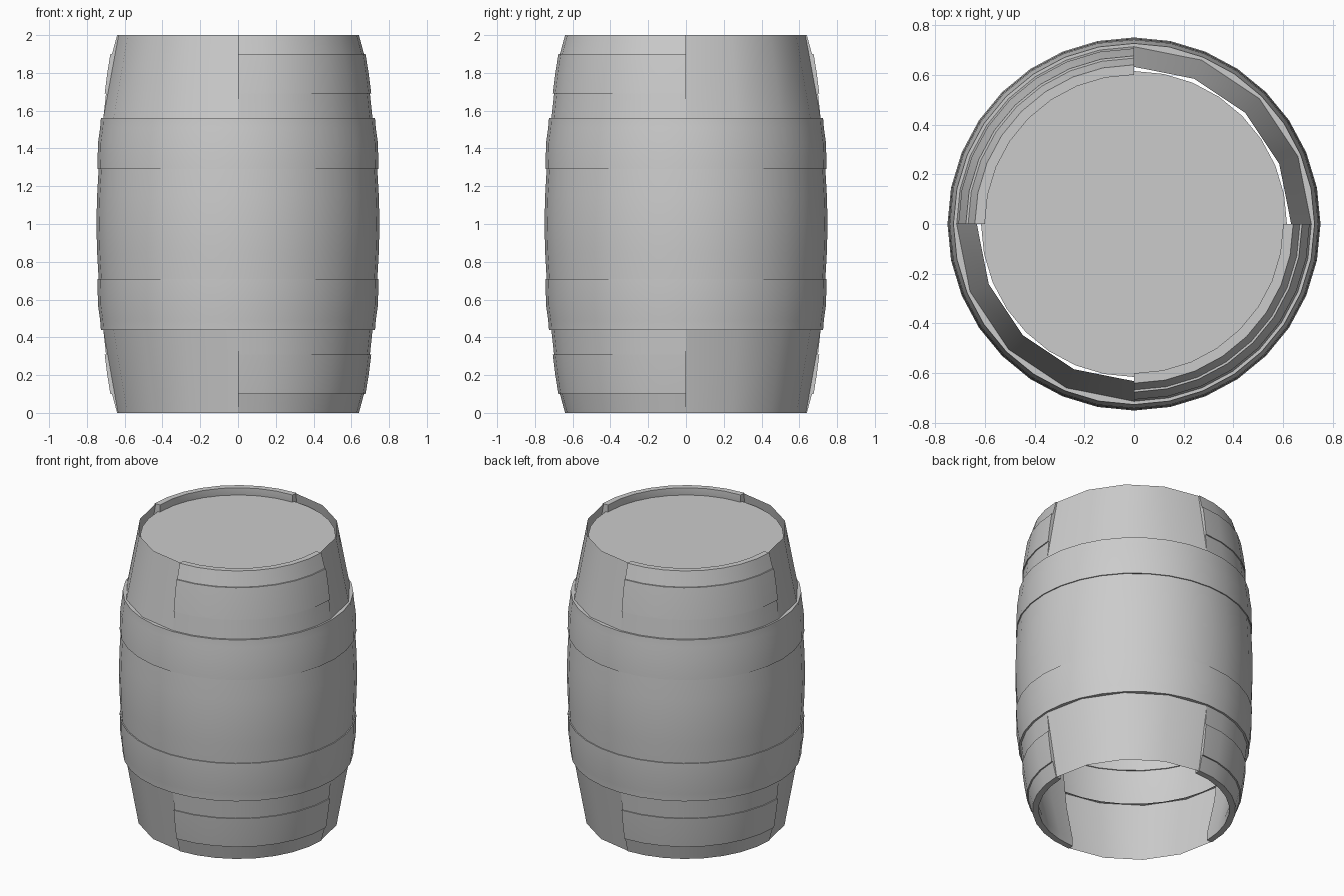
import bpy, bmesh
from math import cos, sin, radians

if "Cube" in bpy.data.objects:
    bpy.data.objects.remove(bpy.data.objects["Cube"])

# Half profile (radius, height above the middle); hoops stand out as small steps
mid_half = [(.75, 0), (.746, .15), (.738, .29), (.745, .29), (.741, .43),
            (.730, .51), (.726, .56)]
end_half = [(.713, .56), (.699, .69), (.706, .69), (.692, .80), (.676, .90),
            (.667, .90), (.64, 1.0)]
inner_half = [(.70, 0), (.69, .43), (.66, .69), (.60, .95), (.60, 1.0)]


def mirrored(half):
    """Full profile from bottom to top."""
    low = [(r, 1 - h) for r, h in reversed(half)]
    return low + [(r, 1 + h) for r, h in half if h > 0]


def sweep(bm, profile, start, steps, close=False):
    """Turn a profile through a quarter circle starting at the given angle."""
    rings = []
    for i in range(steps + 1):
        a = radians(start + 90 * i / steps)
        rings.append([bm.verts.new((r * cos(a), r * sin(a), z)) for r, z in profile])
    n = len(profile)
    for a, b in zip(rings, rings[1:]):
        for j in range(n if close else n - 1):
            k = (j + 1) % n
            bm.faces.new((a[j], b[j], b[k], a[k]))


def finish(bm, name):
    me = bpy.data.meshes.new(name)
    bm.to_mesh(me)
    bm.free()
    ob = bpy.data.objects.new(name, me)
    bpy.context.collection.objects.link(ob)
    bpy.ops.object.select_all(action='DESELECT')
    ob.select_set(True)
    bpy.context.view_layer.objects.active = ob
    bpy.ops.object.shade_smooth_by_angle(angle=radians(30))
    return ob


# Barrel wall: two thick hooped quarters alternate with two plain thin quarters
bm = bmesh.new()
thick = mirrored(mid_half + end_half) + list(reversed(mirrored(inner_half)))
thin_mid = mirrored(mid_half + [(.69, .56)])
for start in (90, 270):
    sweep(bm, thick, start, 8, close=True)
for start in (0, 180):
    sweep(bm, thin_mid, start, 8)
    sweep(bm, [(.635, 0), (.713, .44)], start, 4)
    sweep(bm, [(.713, 1.56), (.632, 2)], start, 4)
bmesh.ops.remove_doubles(bm, verts=bm.verts, dist=.0005)
# End caps of the thick quarters
for a in (0, 90, 180, 270):
    t = radians(a)
    vs = [bm.verts.new((r * cos(t), r * sin(t), z)) for r, z in thick]
    bm.faces.new(vs)
finish(bm, "barrel_wall")

# Lid recessed into the top
bm = bmesh.new()
bmesh.ops.create_circle(bm, cap_ends=True, segments=32, radius=.615)
bmesh.ops.translate(bm, verts=bm.verts, vec=(0, 0, 1.95))
finish(bm, "lid")
